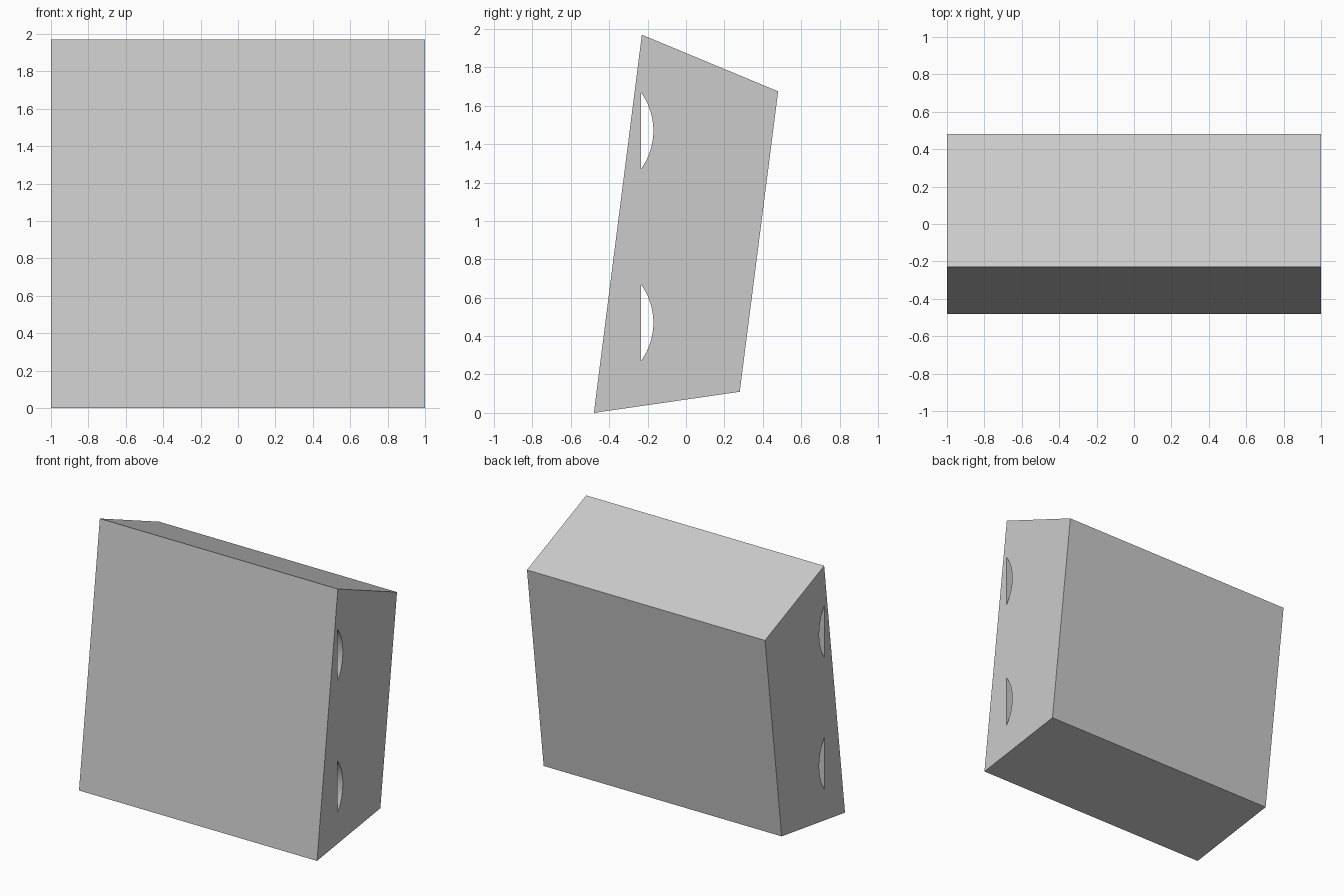
import bpy, bmesh
from math import asin, sin, cos, pi

cube = bpy.data.objects.get("Cube")
if cube:
    bpy.data.objects.remove(cube, do_unlink=True)

# Single grey colour
grey = bpy.data.materials.new("plain_grey")
grey.use_nodes = True
colour = (0.6, 0.6, 0.6, 1)
grey.diffuse_color = colour
grey.node_tree.nodes["Principled BSDF"].inputs["Base Color"].default_value = colour

HALF_WIDTH = 1.0
SLOT_Y, SLOT_HALF, SLOT_DEPTH = -0.235, 0.2, 0.065
SLOT_HEIGHTS = (0.47, 1.47)


def slot_outline(z_mid, steps=24):
    """Circle segment with its straight edge towards the front."""
    radius = (SLOT_HALF ** 2 + SLOT_DEPTH ** 2) / (2 * SLOT_DEPTH)
    sweep = asin(SLOT_HALF / radius)
    centre = SLOT_Y + SLOT_DEPTH - radius
    angles = [sweep * (2 * i / steps - 1) for i in range(steps + 1)]
    return [(centre + radius * cos(a), z_mid + radius * sin(a)) for a in angles]


# Leaning block profile in (y, z), with two slots running through its width
block_outline = [(-0.48, 0), (0.28, 0.11), (0.48, 1.675), (-0.23, 1.97)]
profile = bpy.data.curves.new("leaning_block", "CURVE")
profile.dimensions = "2D"
profile.fill_mode = "BOTH"
profile.extrude = HALF_WIDTH
for outline in [block_outline] + [slot_outline(z) for z in SLOT_HEIGHTS]:
    spline = profile.splines.new("POLY")
    spline.points.add(len(outline) - 1)
    for point, (y, z) in zip(spline.points, outline):
        point.co = (y, z, 0, 1)
    spline.use_cyclic_u = True

block = bpy.data.objects.new("leaning_block", profile)
bpy.context.collection.objects.link(block)
block.rotation_euler = (pi / 2, 0, pi / 2)
profile.materials.append(grey)

# Turn the extruded profile into one closed mesh
bpy.ops.object.select_all(action="DESELECT")
block.select_set(True)
bpy.context.view_layer.objects.active = block
bpy.ops.object.convert(target="MESH")
block = bpy.context.object
bm = bmesh.new()
bm.from_mesh(block.data)
bmesh.ops.remove_doubles(bm, verts=bm.verts, dist=0.0001)
bmesh.ops.recalc_face_normals(bm, faces=bm.faces)
bm.to_mesh(block.data)
bm.free()
bpy.ops.object.shade_smooth_by_angle(angle=pi / 6)
